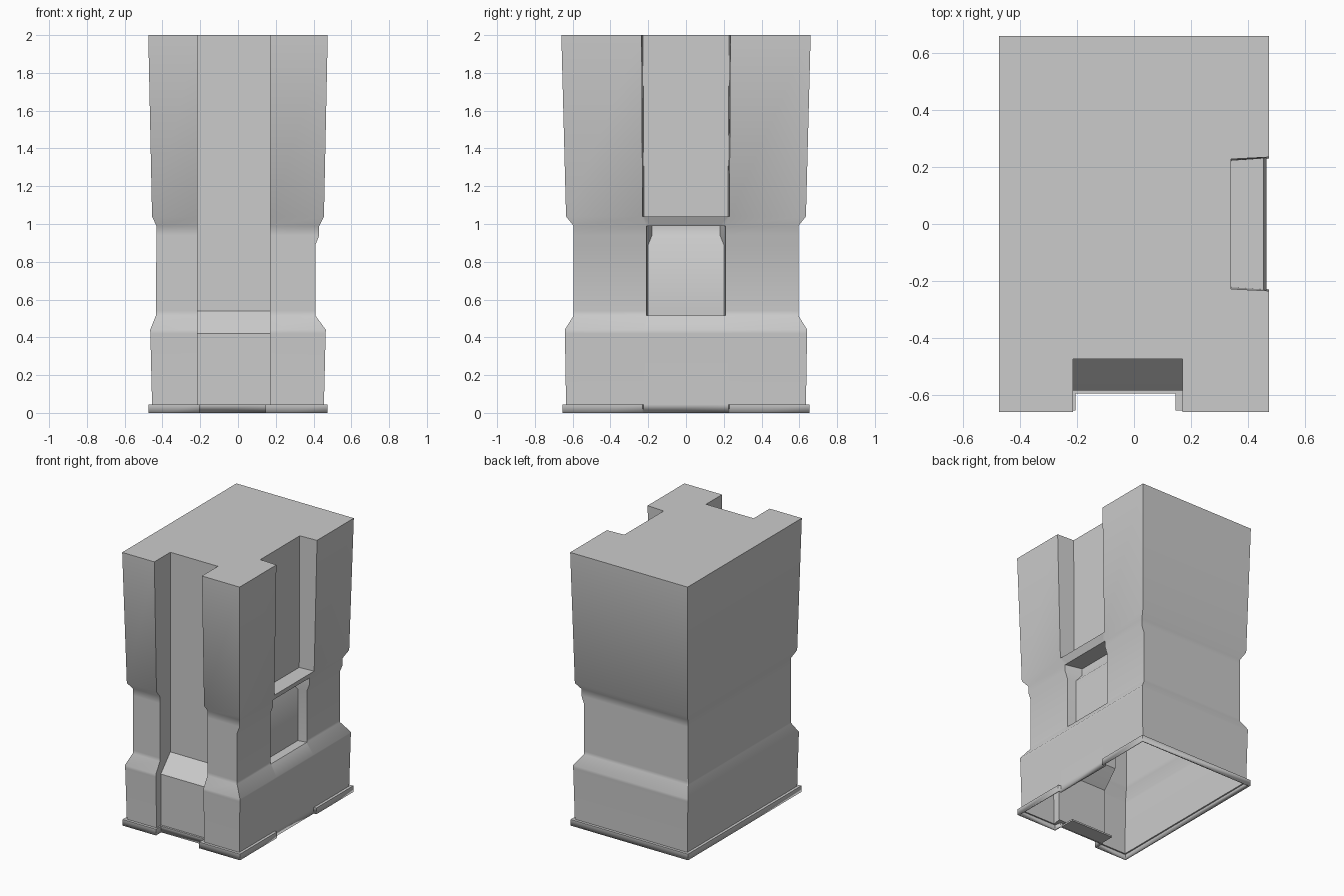
import bpy, bmesh

if "Cube" in bpy.data.objects:
    bpy.data.objects.remove(bpy.data.objects["Cube"])

# Cross-section levels from bottom to top:
# z, left x, right x, half depth, front groove y, right recess floor x, recess mouth half y, floor half y
LEVELS = [
    (0.00, .475, .475, .655, -.595, .455, .23, .225),   # rim
    (.045, .475, .475, .655, -.595, .455, .23, .225),
    (.045, .455, .455, .635, -.580, .455, .23, .225),   # lower body
    (.42, .464, .464, .641, -.585, .464, .22, .21),
    (.44, .465, .465, .642, -.567, .465, .22, .21),
    (.515, .435, .41, .595, -.498, .41, .21, .20),      # waist
    (.515, .435, .41, .595, -.498, .345, .21, .20),
    (.54, .435, .41, .595, -.475, .345, .21, .20),
    (.89, .432, .41, .595, -.475, .345, .21, .20),
    (.94, .432, .43, .595, -.475, .305, .21, .18),
    (.99, .432, .43, .595, -.475, .305, .21, .18),
    (.99, .432, .43, .595, -.475, .43, .21, .18),
    (1.04, .455, .455, .635, -.475, .455, .23, .222),   # upper body
    (1.04, .455, .455, .635, -.475, .34, .23, .222),
    (2.0, .475, .475, .66, -.475, .34, .235, .228),
]


def section(i, z, l, r, h, gy, rx, m, f):
    """Plan outline with a front groove and a right-hand recess."""
    g0, g1 = (-.205, .145) if i < 2 else (-.215, .17)
    plan = [(-l, -h), (g0, -h), (g0, gy), (g1, gy), (g1, -h), (r, -h),
            (r, -m), (rx, -f), (rx, f), (r, m), (r, h), (-l, h)]
    return [(x, y, z) for x, y in plan]


# Hollow body, open at the bottom
bm = bmesh.new()
rings = [[bm.verts.new(p) for p in section(i, *lv)] for i, lv in enumerate(LEVELS)]
for a, b in zip(rings, rings[1:]):
    for k in range(len(a)):
        n = (k + 1) % len(a)
        bm.faces.new((a[k], a[n], b[n], b[k]))
bm.faces.new(rings[-1])
bmesh.ops.remove_doubles(bm, verts=bm.verts[:], dist=1e-4)
bmesh.ops.recalc_face_normals(bm, faces=bm.faces[:])
mesh = bpy.data.meshes.new("hollow_body")
bm.to_mesh(mesh)
bm.free()
body = bpy.data.objects.new("hollow_body", mesh)
bpy.context.collection.objects.link(body)
wall = body.modifiers.new("wall", 'SOLIDIFY')
wall.thickness = .015
wall.offset = -1
bpy.context.view_layer.objects.active = body
body.select_set(True)
bpy.ops.object.shade_smooth_by_angle(angle=0.7)

# Small floor plate under the front groove
bpy.ops.mesh.primitive_cube_add(size=1, location=(-.03, -.53, .006))
plate = bpy.context.object
plate.name = "bottom_plate"
plate.scale = (.35, .11, .012)
